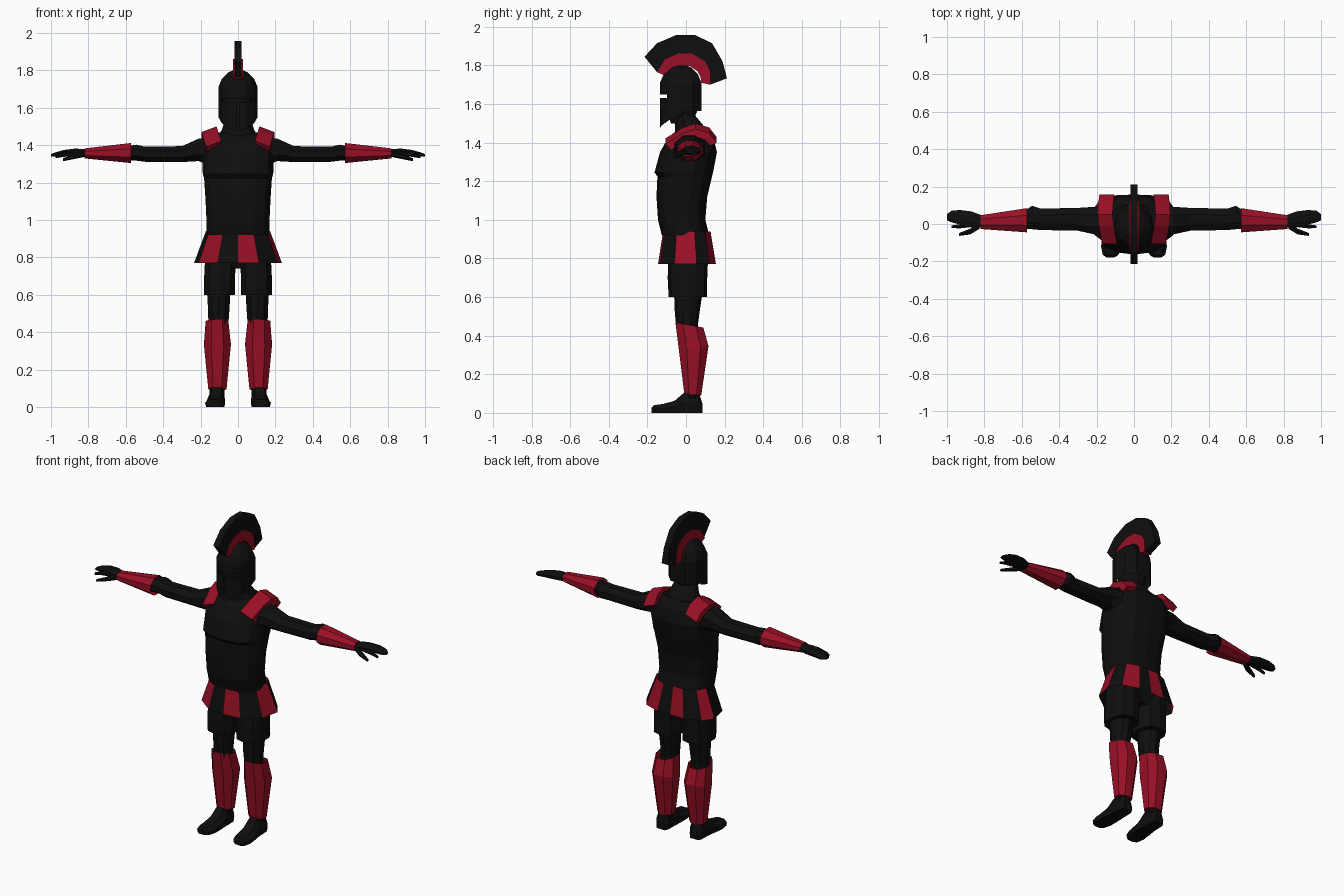
import bpy, bmesh, math
from mathutils import Vector


def material(name, rgb):
    m = bpy.data.materials.new(name)
    m.diffuse_color = (*rgb, 1)
    return m


BLACK = material("black", (0.0045, 0.0045, 0.0045))
RED = material("crimson", (0.32, 0.005, 0.019))


def finish(name, bm, mats):
    bmesh.ops.recalc_face_normals(bm, faces=bm.faces[:])
    me = bpy.data.meshes.new(name)
    bm.to_mesh(me)
    bm.free()
    for m in mats:
        me.materials.append(m)
    ob = bpy.data.objects.new(name, me)
    bpy.context.collection.objects.link(ob)
    return ob


def loft(name, rings, mat, caps=(True, True), rule=None, skip=None):
    """Skin a list of rings; rule(row, col) gives a material slot, skip(row, col) leaves a hole."""
    bm = bmesh.new()
    rows = [[bm.verts.new(p) for p in r] for r in rings]
    n = len(rows[0])
    for i in range(len(rows) - 1):
        for j in range(n):
            if skip and skip(i, j):
                continue
            k = (j + 1) % n
            f = bm.faces.new((rows[i][j], rows[i][k], rows[i + 1][k], rows[i + 1][j]))
            if rule:
                f.material_index = rule(i, j)
    if caps[0]:
        bm.faces.new(rows[0])
    if caps[1]:
        bm.faces.new(rows[-1])
    return finish(name, bm, mat if isinstance(mat, list) else [mat])


def oval(n, a, b, p=2.0):
    out = []
    for i in range(n):
        t = 2 * math.pi * (i + 0.5) / n
        c, s = math.cos(t), math.sin(t)
        out.append((math.copysign(abs(c) ** (2 / p), c) * a, math.copysign(abs(s) ** (2 / p), s) * b))
    return out


def level(z, xc, hx, y0, y1, n=12, p=2.0, tilt=0.0):
    """Horizontal ring between y0 and y1; tilt drops the back."""
    return [(xc + u, (y0 + y1) / 2 + v, z - tilt * v) for u, v in oval(n, hx, (y1 - y0) / 2, p)]


def across(s, x, yc, zc, hy, hz, n=8, p=2.0):
    """Upright ring across an arm."""
    return [(s * x, yc + u, zc + v) for u, v in oval(n, hy, hz, p)]


def plate(name, outer, inner, h, mat):
    """Fan-shaped plate in the y-z plane, h thick each side."""
    rings = [[(-h, *a), (h, *a), (h, *b), (-h, *b)] for a, b in zip(outer, inner)]
    return loft(name, rings, mat)


# cuirass, with pectoral ledge
loft("cuirass", [level(z, 0, hx, a, b, 14, p) for z, hx, a, b, p in (
    (0.92, 0.17, -0.125, 0.12, 2.5), (1.0, 0.172, -0.145, 0.10, 2.5),
    (1.12, 0.178, -0.153, 0.11, 2.5), (1.225, 0.185, -0.148, 0.135, 2.6),
    (1.245, 0.192, -0.163, 0.14, 2.6), (1.35, 0.195, -0.135, 0.16, 2.6),
    (1.43, 0.175, -0.09, 0.142, 2.6), (1.468, 0.12, -0.04, 0.105, 2.2))], BLACK)

# neck sloping into the back
loft("neck", [level(1.42, 0, 0.13, -0.06, 0.125), level(1.48, 0, 0.09, -0.06, 0.10),
              level(1.54, 0, 0.07, -0.06, 0.05), level(1.64, 0, 0.065, -0.06, 0.05)], BLACK)

# flared skirt of alternating strips, open below
half = [(0, -0.145), (0.11, -0.135), (0.21, -0.06), (0.235, 0.055), (0.19, 0.12), (0.09, 0.155), (0, 0.155)]
ring = half + [(-x, y) for x, y in half[-2:0:-1]]
loft("skirt", [[(x, y, 0.77) for x, y in ring],
               [(x * 0.73, y * 0.82, 0.94) for x, y in ring]],
     [BLACK, RED], (False, False), rule=lambda i, j: 1 - j % 2)
loft("pelvis", [level(0.74, 0, 0.12, -0.06, 0.08), level(0.79, 0, 0.17, -0.09, 0.11),
                level(0.92, 0, 0.16, -0.11, 0.11)], BLACK)

# head and helmet with a T-shaped face opening
loft("head", [level(1.5, 0, 0.05, -0.08, 0.03), level(1.56, 0, 0.075, -0.10, 0.06),
              level(1.68, 0, 0.085, -0.10, 0.065), level(1.76, 0, 0.05, -0.07, 0.03)], BLACK)
plan = [(0.006, -0.135), (0.045, -0.125), (0.085, -0.09), (0.105, -0.03), (0.095, 0.035), (0.05, 0.08)]
plan = plan + [(-x, y) for x, y in reversed(plan)]
drop = [1.475, 1.49, 1.515, 1.55, 1.565, 1.565]
drop = drop + drop[::-1]
rows = [[(x, y, z) for (x, y), z in zip(plan, drop)]]
for z, k in ((1.63, 1), (1.65, 1), (1.71, 1), (1.755, 0.82), (1.79, 0.48), (1.805, 0.15)):
    rows.append([(x * k, -0.025 + (y + 0.025) * k, z) for x, y in plan])
last = len(plan) - 1
loft("helmet", rows, BLACK, (False, True),
     skip=lambda i, j: (i == 0 and j == last) or (i == 1 and j in (0, 1, last, last - 1, last - 2)))

# crest: red base band and black plume
band = [(-0.15, 1.765), (-0.11, 1.83), (-0.04, 1.862), (0.03, 1.862), (0.10, 1.82), (0.125, 1.77), (0.125, 1.70)]
foot = [(-0.115, 1.75), (-0.075, 1.775), (-0.03, 1.795), (0.02, 1.797), (0.06, 1.77), (0.075, 1.74), (0.08, 1.71)]
fan = [(-0.215, 1.845), (-0.15, 1.915), (-0.05, 1.958), (0.045, 1.958), (0.135, 1.915), (0.19, 1.82), (0.212, 1.733)]
plate("crest_band", band, foot, 0.026, RED)
plate("crest_plume", fan, band, 0.02, BLACK)

for s, side in ((1, "left"), (-1, "right")):
    # shoulder strap arching over the cuirass
    strap = []
    for x, y, z, ny, nz in ((0.13, -0.10, 1.40, -0.7, 0.7), (0.148, -0.01, 1.455, -0.4, 0.9),
                            (0.155, 0.05, 1.475, 0, 1), (0.15, 0.115, 1.455, 0.5, 0.85),
                            (0.145, 0.15, 1.41, 0.9, 0.4)):
        strap.append([(s * (x + u * 0.04), y + ny * t, z - u * 0.015 + nz * t)
                      for u, t in ((-1, -0.03), (1, -0.03), (1, 0.01), (-1, 0.01))])
    loft(side + "_shoulder_strap", strap, RED)

    # arm
    loft(side + "_arm", [across(s, *r) for r in (
        (0.13, 0.02, 1.36, 0.09, 0.085), (0.21, 0.018, 1.375, 0.08, 0.065),
        (0.30, 0.025, 1.352, 0.066, 0.046), (0.50, 0.025, 1.352, 0.062, 0.044),
        (0.545, 0.035, 1.36, 0.068, 0.046), (0.59, 0.02, 1.357, 0.05, 0.04),
        (0.81, 0.01, 1.355, 0.03, 0.02))], BLACK)
    # flared forearm guard, open at the elbow
    loft(side + "_bracer", [across(s, 0.572, 0.02, 1.358, 0.07, 0.058),
                            across(s, 0.82, 0.01, 1.356, 0.04, 0.029)], RED, (False, True))
    # hand: grouped fingers, forefinger and thumb
    loft(side + "_hand", [across(s, *r) for r in (
        (0.80, 0.012, 1.356, 0.032, 0.022), (0.87, 0.025, 1.36, 0.046, 0.024),
        (0.93, 0.036, 1.358, 0.042, 0.018), (0.975, 0.04, 1.35, 0.034, 0.013),
        (1.0, 0.036, 1.346, 0.018, 0.007))], BLACK)
    loft(side + "_forefinger", [across(s, *r, 6) for r in (
        (0.86, 0.0, 1.355, 0.018, 0.016), (0.93, -0.012, 1.35, 0.013, 0.012),
        (0.975, -0.015, 1.338, 0.008, 0.008))], BLACK)
    loft(side + "_thumb", [across(s, *r, 6) for r in (
        (0.825, -0.008, 1.352, 0.02, 0.016), (0.875, -0.04, 1.34, 0.018, 0.014),
        (0.935, -0.056, 1.322, 0.009, 0.008))], BLACK)

    # leg under the armour, and short trouser leg
    loft(side + "_leg", [level(z, s * xc, hx, a, b, 10) for z, xc, hx, a, b in (
        (0.04, 0.112, 0.04, -0.005, 0.07), (0.12, 0.112, 0.043, -0.01, 0.075),
        (0.32, 0.108, 0.055, -0.03, 0.10), (0.44, 0.105, 0.056, -0.05, 0.06),
        (0.52, 0.103, 0.06, -0.058, 0.07), (0.62, 0.103, 0.066, -0.062, 0.085))], BLACK)
    loft(side + "_trouser_leg", [level(z, s * xc, hx, a, b, 10, 2.6) for z, xc, hx, a, b in (
        (0.60, 0.099, 0.086, -0.09, 0.11), (0.70, 0.098, 0.086, -0.095, 0.11),
        (0.82, 0.093, 0.085, -0.09, 0.115))], BLACK)
    # greave, open at the top
    loft(side + "_greave", [level(z, s * xc, hx, a, b, 8, 2.3, t) for z, xc, hx, a, b, t in (
        (0.095, 0.11, 0.052, -0.012, 0.082, 0.1), (0.335, 0.11, 0.077, -0.042, 0.122, -0.15),
        (0.455, 0.112, 0.065, -0.06, 0.095, 0.18))], RED, (True, False))
    # foot, splayed a little outward
    shoe = []
    for y, hx, h in ((0.085, 0.03, 0.05), (0.065, 0.042, 0.11), (-0.01, 0.044, 0.105), (-0.06, 0.05, 0.062),
                     (-0.12, 0.054, 0.046), (-0.165, 0.042, 0.04), (-0.178, 0.022, 0.028)):
        xc = 0.115 - 0.06 * min(y, 0)
        shoe.append([(s * (xc + u * hx), y, v * h) for u, v in
                     ((-0.9, 0), (0.9, 0), (1, 0.5), (0.55, 1), (-0.55, 1), (-1, 0.5))])
    loft(side + "_foot", shoe, BLACK)
